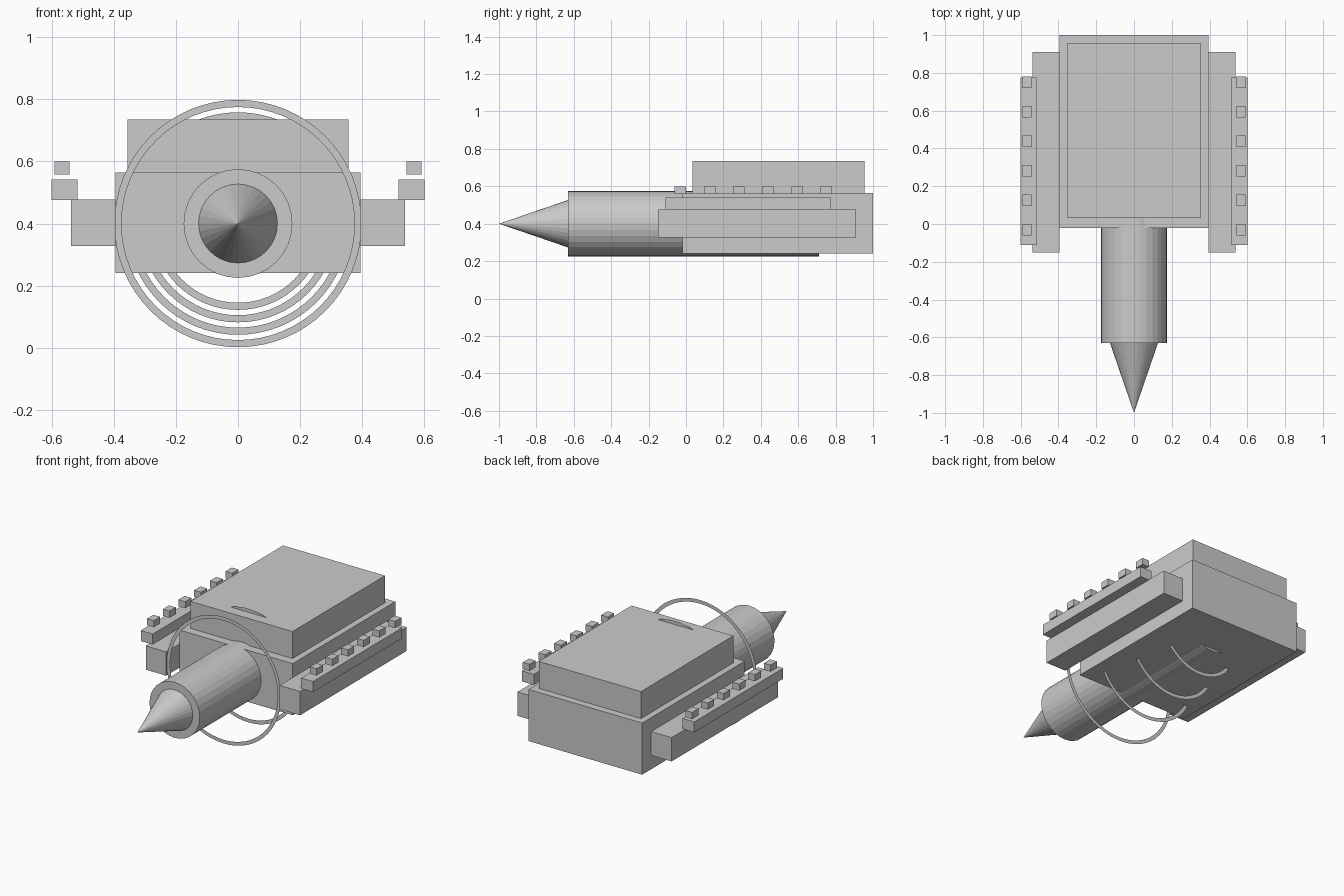
import bpy, bmesh, math
from mathutils import Matrix

if "Cube" in bpy.data.objects:
    bpy.data.objects.remove(bpy.data.objects["Cube"])

AXIS_Z = 0.40


def finish(name, bm):
    mesh = bpy.data.meshes.new(name)
    bm.to_mesh(mesh)
    bm.free()
    obj = bpy.data.objects.new(name, mesh)
    bpy.context.collection.objects.link(obj)
    return obj


def box(name, x, y, z):
    """Box from (min, max) ranges."""
    bm = bmesh.new()
    size = [b - a for a, b in (x, y, z)]
    mid = [(a + b) / 2 for a, b in (x, y, z)]
    bmesh.ops.create_cube(bm, size=1, matrix=Matrix.Translation(mid) @ Matrix.Diagonal((*size, 1)))
    return finish(name, bm)


def mirrored_box(name, x, y, z):
    box(name + "_right", x, y, z)
    box(name + "_left", (-x[1], -x[0]), y, z)


def spindle(name, r_front, r_back, y0, y1):
    """Cylinder or cone lying along y."""
    bm = bmesh.new()
    place = Matrix.Translation((0, (y0 + y1) / 2, AXIS_Z)) @ Matrix.Rotation(math.pi / 2, 4, 'X')
    bmesh.ops.create_cone(bm, cap_ends=True, segments=32, radius1=r_back, radius2=r_front,
                          depth=y1 - y0, matrix=place)
    bmesh.ops.remove_doubles(bm, verts=bm.verts, dist=1e-5)
    return finish(name, bm)


def flat_ring(name, r_out, r_in, y, n=64):
    """Paper-thin ring facing the front."""
    bm = bmesh.new()
    loops = []
    for r in (r_out, r_in):
        loops.append([bm.verts.new((r * math.cos(2 * math.pi * i / n), y,
                                    AXIS_Z + r * math.sin(2 * math.pi * i / n))) for i in range(n)])
    outer, inner = loops
    for i in range(n):
        j = (i + 1) % n
        bm.faces.new((outer[i], outer[j], inner[j], inner[i]))
    return finish(name, bm)


# Hull
box("main_body", (-0.395, 0.395), (-0.02, 1.0), (0.24, 0.565))
box("upper_deck", (-0.355, 0.355), (0.035, 0.955), (0.565, 0.735))

# Barrel and pointed nose
spindle("barrel", 0.175, 0.175, -0.63, 0.71)
spindle("nose_cone", 0.0, 0.127, -1.0, -0.63)

# Side pods, rails and the row of small blocks above them
mirrored_box("side_pod", (0.395, 0.537), (-0.15, 0.91), (0.327, 0.477))
mirrored_box("side_rail", (0.517, 0.60), (-0.11, 0.775), (0.475, 0.541))
for i in range(6):
    y = -0.03 + 0.156 * i
    mirrored_box(f"rail_block_{i + 1}", (0.543, 0.59), (y - 0.031, y + 0.031), (0.558, 0.60))

# Four rings shrinking toward the back
for i in range(4):
    r = 0.398 - 0.04 * i
    flat_ring(f"ring_{i + 1}", r, r - 0.023, -0.14 + 0.243 * i)
